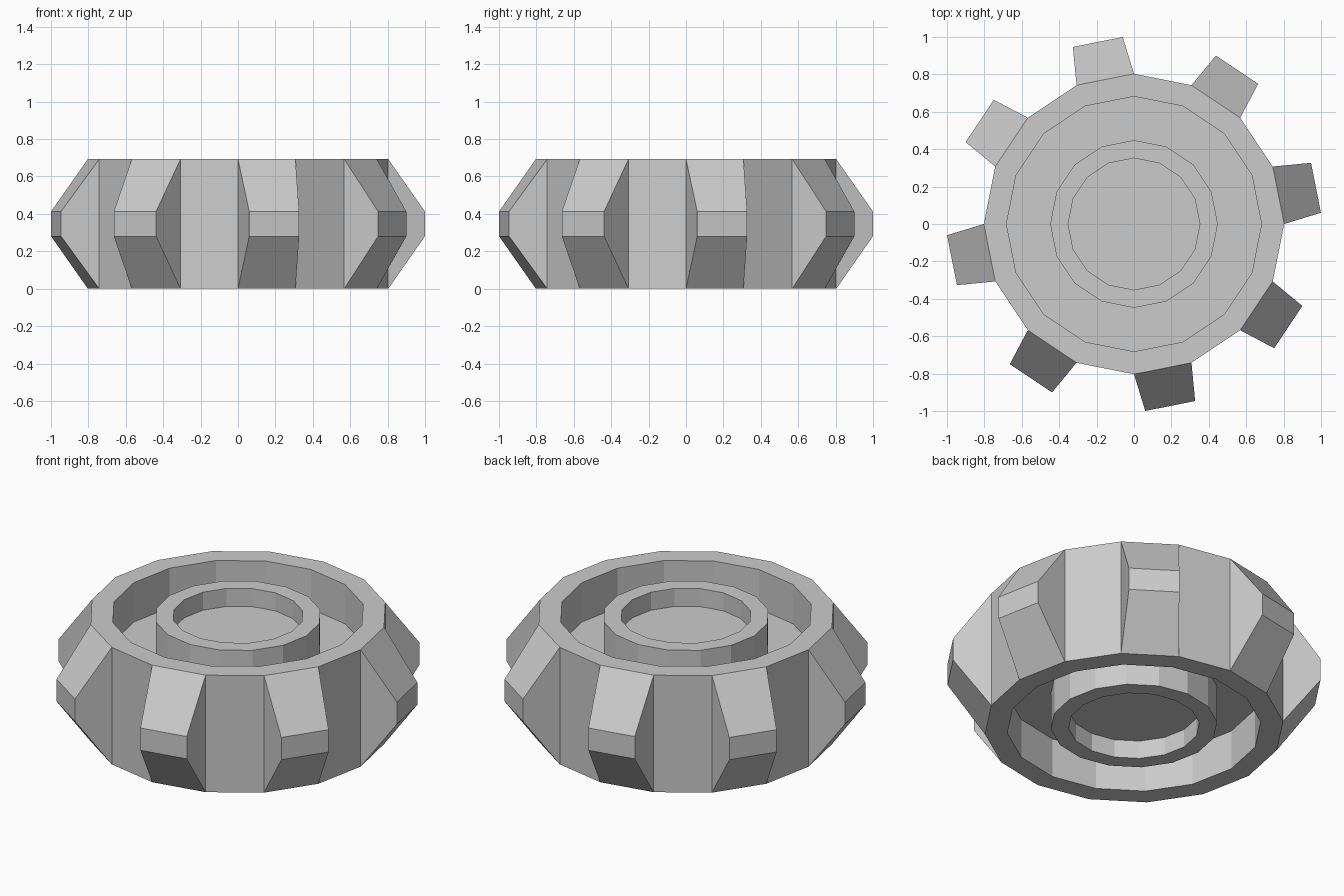
import bpy, bmesh
from math import cos, sin, pi
from mathutils import Vector

if "Cube" in bpy.data.objects:
    bpy.data.objects.remove(bpy.data.objects["Cube"])

SIDES = 16
HEIGHT = 0.693
MID = HEIGHT / 2

# Upper half of the wheel's cross-section (radius, z), from the hub to the rim
upper = [(0.352, 0.573), (0.352, 0.68), (0.448, 0.68), (0.448, 0.46),
         (0.682, 0.46), (0.682, HEIGHT), (0.803, HEIGHT)]
profile = upper + [(r, HEIGHT - z) for r, z in reversed(upper)]

bm = bmesh.new()

# Wheel: spin the section into 16 flat sides, closed by the hub plates
rings = [[bm.verts.new((r * cos(2 * pi * i / SIDES), r * sin(2 * pi * i / SIDES), z))
          for i in range(SIDES)] for r, z in profile]
walls = []
for k, (a, b) in enumerate(zip(rings, rings[1:])):
    for i in range(SIDES):
        j = (i + 1) % SIDES
        f = bm.faces.new((a[i], b[i], b[j], a[j]))
        if k == len(upper) - 1:
            walls.append(f)
bm.faces.new(rings[0])
bm.faces.new(rings[-1][::-1])
bmesh.ops.recalc_face_normals(bm, faces=bm.faces)

# Teeth: extrude every other outer wall and taper it
teeth = bmesh.ops.extrude_discrete_faces(bm, faces=walls[::2])["faces"]
for f in teeth:
    c = f.calc_center_median()
    out = Vector((c.x, c.y, 0)).normalized()
    side = Vector((-out.y, out.x, 0))
    for v in f.verts:
        s = 1 if v.co.dot(side) > 0 else -1
        z = MID + (0.066 if v.co.z > MID else -0.066)
        v.co = out * 0.992 + side * (0.136 * s) + Vector((0, 0, z))
bmesh.ops.recalc_face_normals(bm, faces=bm.faces)

mesh = bpy.data.meshes.new("toothed_wheel")
bm.to_mesh(mesh)
bm.free()
bpy.context.collection.objects.link(bpy.data.objects.new("toothed_wheel", mesh))
